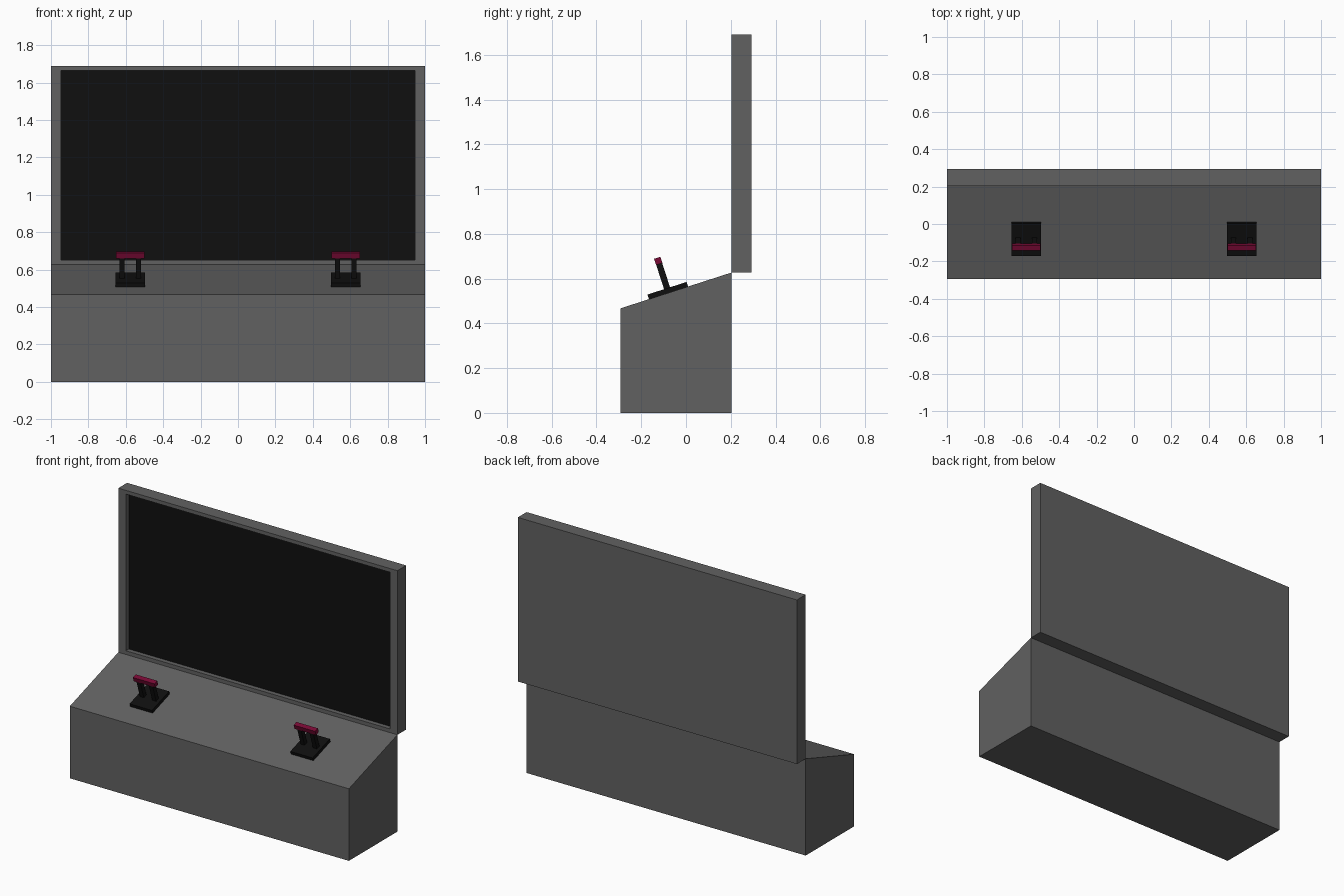
import bpy, bmesh
from math import atan2
from mathutils import Matrix, Vector

if "Cube" in bpy.data.objects:
    bpy.data.objects.remove(bpy.data.objects["Cube"])


def material(name, rgb):
    m = bpy.data.materials.new(name)
    m.diffuse_color = (*rgb, 1)
    m.use_nodes = True
    m.node_tree.nodes["Principled BSDF"].inputs["Base Color"].default_value = m.diffuse_color
    return m


GREY = material("dark_grey", (0.12, 0.12, 0.12))
BLACK = material("black", (0.005, 0.005, 0.005))
RED = material("crimson", (0.19, 0.003, 0.035))


def finish(name, bm, mat):
    bmesh.ops.recalc_face_normals(bm, faces=bm.faces)
    me = bpy.data.meshes.new(name)
    bm.to_mesh(me)
    bm.free()
    me.materials.append(mat)
    ob = bpy.data.objects.new(name, me)
    bpy.context.collection.objects.link(ob)
    return ob


def box(name, lo, hi, mat, frame=Matrix()):
    lo, hi = Vector(lo), Vector(hi)
    bm = bmesh.new()
    bmesh.ops.create_cube(bm, size=1, matrix=frame @ Matrix.Translation((lo + hi) / 2)
                          @ Matrix.Diagonal((*(hi - lo), 1)))
    return finish(name, bm, mat)


# Console base: sloped side profile extruded across the width
FRONT, BACK, LOW, HIGH = -0.293, 0.203, 0.467, 0.627
bm = bmesh.new()
side = bm.faces.new([bm.verts.new((-1, y, z)) for y, z in
                     ((FRONT, 0), (BACK, 0), (BACK, HIGH), (FRONT, LOW))])
ext = bmesh.ops.extrude_face_region(bm, geom=[side], use_keep_orig=True)
bmesh.ops.translate(bm, vec=(2, 0, 0),
                    verts=[v for v in ext["geom"] if isinstance(v, bmesh.types.BMVert)])
finish("console_base", bm, GREY)

# Screen housing: slab with its front face inset and pushed back
bm = bmesh.new()
bmesh.ops.create_cube(bm, size=1, matrix=Matrix.Translation((0, 0.248, 1.1585))
                      @ Matrix.Diagonal((2, 0.09, 1.063, 1)))
bm.normal_update()
face = min(bm.faces, key=lambda f: f.calc_center_median().y)
bmesh.ops.inset_region(bm, faces=[face], thickness=0.034)
for v in face.verts:
    v.co.x *= 0.946 / abs(v.co.x)
ext = bmesh.ops.extrude_face_region(bm, geom=[face])
bmesh.ops.delete(bm, geom=[face], context="FACES_ONLY")
bmesh.ops.translate(bm, vec=(0, 0.03, 0),
                    verts=[v for v in ext["geom"] if isinstance(v, bmesh.types.BMVert)])
pane = next(f for f in ext["geom"] if isinstance(f, bmesh.types.BMFace))
pane.material_index = 1
housing = finish("screen_housing", bm, GREY)
housing.data.materials.append(BLACK)

# Two lever controls standing square to the sloped deck
slope = atan2(HIGH - LOW, BACK - FRONT)
for label, x in (("left", -0.576), ("right", 0.576)):
    deck = Matrix.Translation((x, -0.078, 0.536)) @ Matrix.Rotation(slope, 4, "X")
    box(label + "_lever_plate", (-0.08, -0.092, -0.002), (0.08, 0.092, 0.022), BLACK, deck)
    for arm, s in (("a", -0.044), ("b", 0.044)):
        box(f"{label}_lever_arm_{arm}", (s - 0.014, -0.014, 0.01),
            (s + 0.014, 0.014, 0.138), BLACK, deck)
    box(label + "_lever_grip", (-0.077, -0.015, 0.136), (0.077, 0.015, 0.165), RED, deck)
